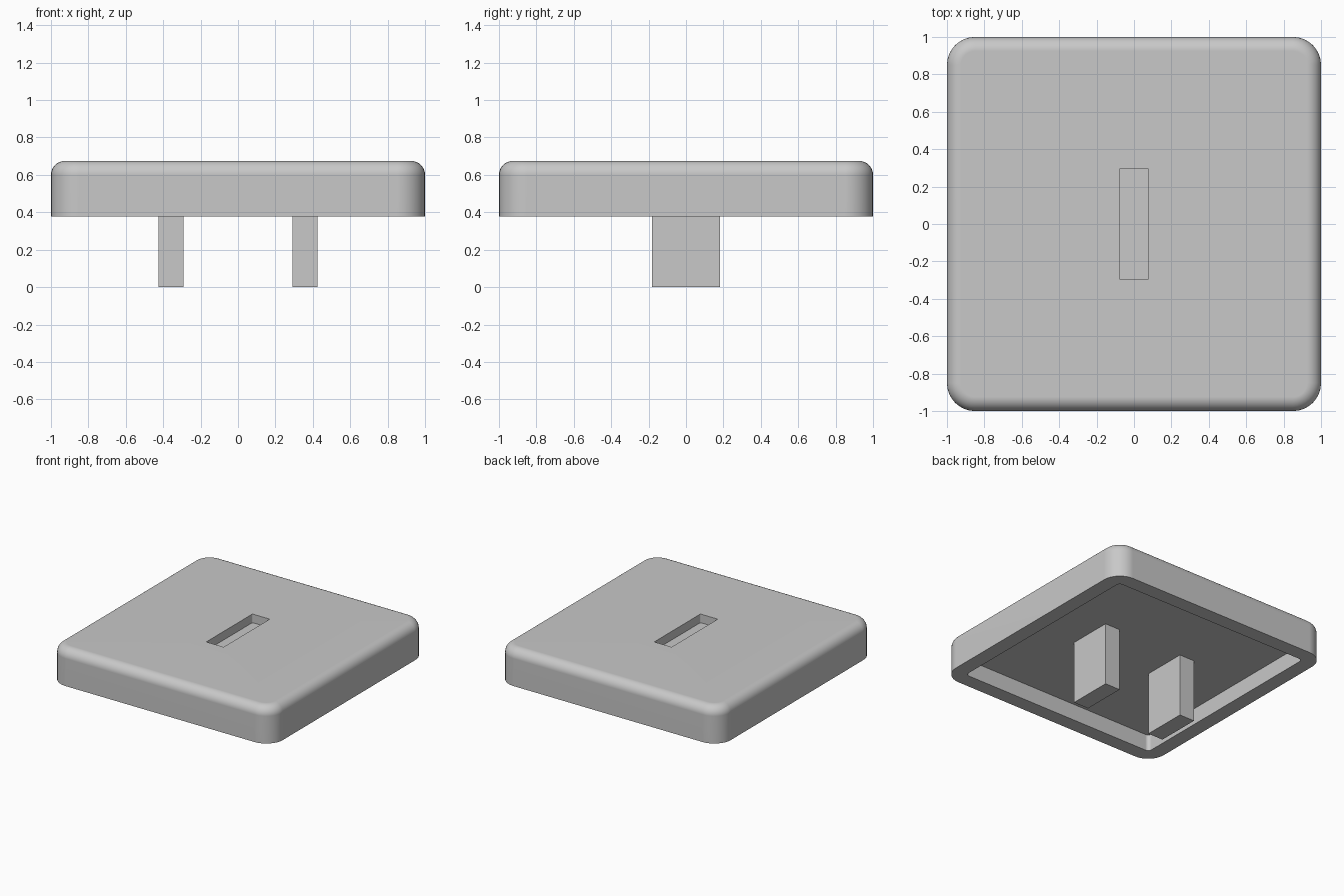
import bpy, bmesh
from math import cos, sin, pi
from mathutils import Vector

if "Cube" in bpy.data.objects:
    bpy.data.objects.remove(bpy.data.objects["Cube"], do_unlink=True)

GREY = (0.58, 0.58, 0.58, 1)
grey = bpy.data.materials.new("plain grey")
grey.use_nodes = True
grey.diffuse_color = GREY
grey.node_tree.nodes["Principled BSDF"].inputs["Base Color"].default_value = GREY

SEGS = 8
BASE, TOP, CEILING = 0.377, 0.675, 0.51
FILLET, CORNER = 0.075, 0.15


def finish(bm, name):
    bmesh.ops.recalc_face_normals(bm, faces=bm.faces)
    mesh = bpy.data.meshes.new(name)
    bm.to_mesh(mesh)
    bm.free()
    mesh.materials.append(grey)
    obj = bpy.data.objects.new(name, mesh)
    bpy.context.collection.objects.link(obj)
    return obj


def rounded_ring(bm, hx, hy, r, z):
    """Loop of vertices around a rounded rectangle."""
    ring = []
    for q, (sx, sy) in enumerate([(1, 1), (-1, 1), (-1, -1), (1, -1)]):
        for i in range(SEGS + 1):
            a = (q + i / SEGS) * pi / 2
            ring.append(bm.verts.new((sx * (hx - r) + r * cos(a),
                                      sy * (hy - r) + r * sin(a), z)))
    return ring


# Plate: hollow underside, rim, wall, rounded top edge, then the slot
bm = bmesh.new()
rings = [rounded_ring(bm, 0.88, 0.88, 0.03, z) for z in (CEILING, BASE)]
rings.append(rounded_ring(bm, 1, 1, CORNER, BASE))
for i in range(SEGS + 1):
    a = i / SEGS * pi / 2
    inset = FILLET * (1 - cos(a))
    rings.append(rounded_ring(bm, 1 - inset, 1 - inset, CORNER - inset,
                              TOP - FILLET + FILLET * sin(a)))
rings += [rounded_ring(bm, 0.078, 0.297, 0.008, z) for z in (TOP, TOP - 0.07)]
for a, b in zip(rings, rings[1:]):
    for i in range(len(a)):
        j = (i + 1) % len(a)
        bm.faces.new((a[i], a[j], b[j], b[i]))
bm.faces.new(rings[0])
bm.faces.new(rings[-1])
plate = finish(bm, "plate")
bpy.context.view_layer.objects.active = plate
plate.select_set(True)
bpy.ops.object.shade_smooth_by_angle(angle=pi / 6)
weighted = plate.modifiers.new("flat faces", 'WEIGHTED_NORMAL')
weighted.keep_sharp = True

# Two legs hanging from the hollow
for side, name in ((1, "left_leg"), (-1, "right_leg")):
    bm = bmesh.new()
    bmesh.ops.create_cube(bm, size=1)
    height = CEILING + 0.005
    bmesh.ops.scale(bm, vec=(0.135, 0.362, height), verts=bm.verts)
    bmesh.ops.translate(bm, vec=Vector((side * 0.358, 0, height / 2)), verts=bm.verts)
    finish(bm, name)
